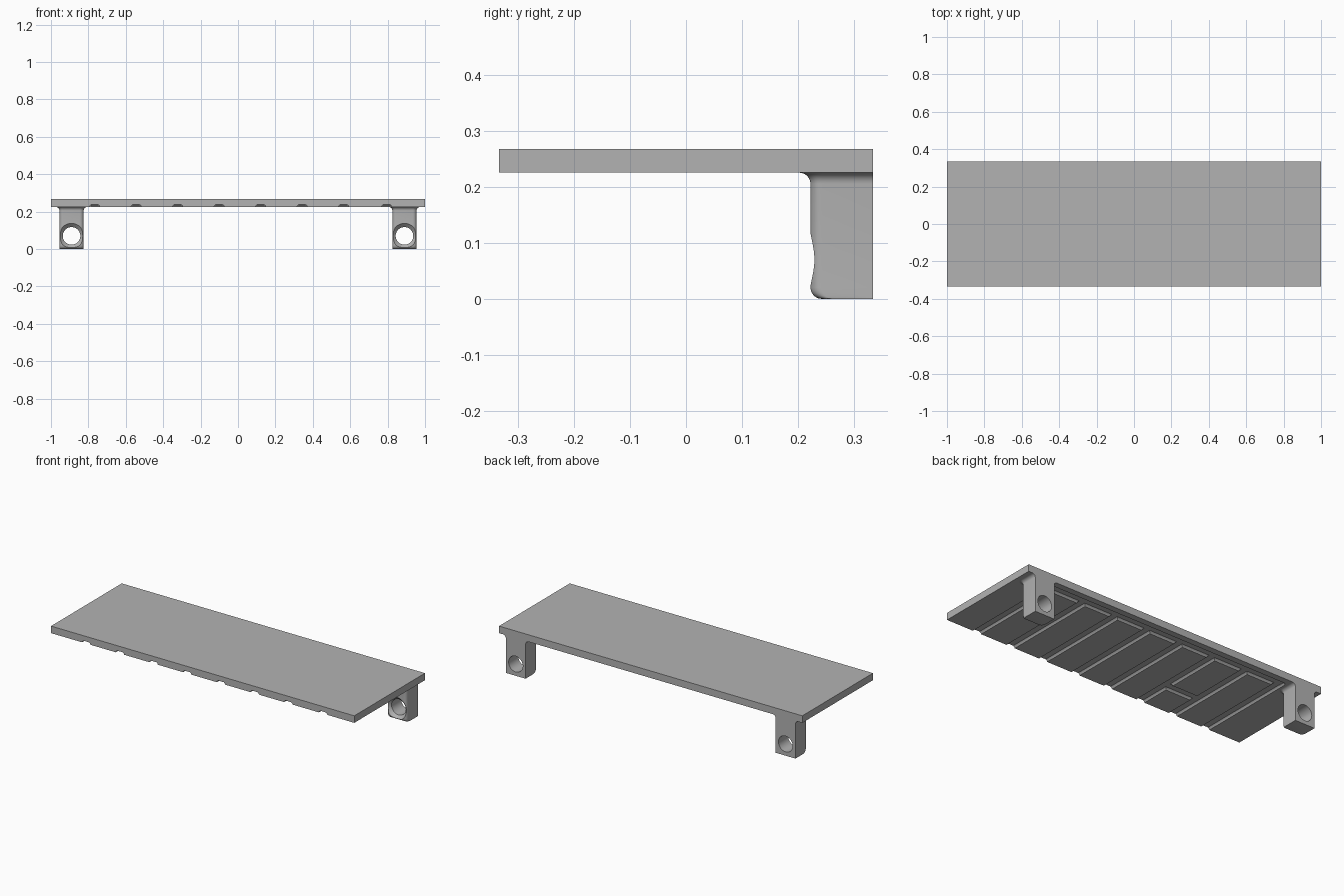
import bpy, bmesh, math
from mathutils import Vector, Matrix

if "Cube" in bpy.data.objects:
    bpy.data.objects.remove(bpy.data.objects["Cube"])

grey = bpy.data.materials.new("plain grey")
grey.use_nodes = True
COLOUR = (0.45, 0.45, 0.45, 1)
grey.diffuse_color = COLOUR
grey.node_tree.nodes["Principled BSDF"].inputs["Base Color"].default_value = COLOUR

HALF_Y, UNDER, TOP = 0.333, 0.225, 0.267
LEG_X, LEG_HALF, LEG_FRONT, ROUND = 0.89, 0.065, 0.222, 0.02
HOLE_Z, HOLE_R = 0.07, 0.047


def make(name, bm):
    bmesh.ops.recalc_face_normals(bm, faces=bm.faces)
    mesh = bpy.data.meshes.new(name)
    bm.to_mesh(mesh)
    bm.free()
    mesh.materials.append(grey)
    obj = bpy.data.objects.new(name, mesh)
    bpy.context.collection.objects.link(obj)
    return obj


def loft(name, rings):
    """Skin closed rings of equal length and cap both ends."""
    bm = bmesh.new()
    loops = [[bm.verts.new(p) for p in ring] for ring in rings]
    n = len(rings[0])
    for a, b in zip(loops, loops[1:]):
        for i in range(n):
            j = (i + 1) % n
            bm.faces.new((a[i], a[j], b[j], b[i]))
    bm.faces.new(loops[0])
    bm.faces.new(loops[-1])
    return make(name, bm)


def cut(target, cutters):
    for c in cutters:
        c.hide_render = True
        mod = target.modifiers.new("cut", "BOOLEAN")
        mod.operation, mod.solver, mod.object = "DIFFERENCE", "EXACT", c
    bpy.context.view_layer.update()
    graph = bpy.context.evaluated_depsgraph_get()
    mesh = bpy.data.meshes.new_from_object(target.evaluated_get(graph))
    target.modifiers.clear()
    target.data = mesh
    for c in cutters:
        bpy.data.objects.remove(c)


def smooth(obj):
    bpy.ops.object.select_all(action="DESELECT")
    obj.select_set(True)
    bpy.context.view_layer.objects.active = obj
    bpy.ops.object.shade_smooth_by_angle(angle=math.radians(35))


def groove(start, end):
    """Shallow round-shouldered channel cutter along the underside."""
    a, b = Vector((*start, UNDER)), Vector((*end, UNDER))
    side = (b - a).normalized().cross(Vector((0, 0, 1)))
    section = [(-0.028, -0.02), (-0.028, 0), (-0.025, 0.007), (-0.018, 0.012),
               (0.018, 0.012), (0.025, 0.007), (0.028, 0), (0.028, -0.02)]
    return loft("groove_cutter", [[p + side * s + Vector((0, 0, h)) for s, h in section]
                                  for p in (a, b)])


# Deck with a row of underside channels
bm = bmesh.new()
bmesh.ops.create_cube(bm, size=1, matrix=Matrix.Translation((0, 0, (UNDER + TOP) / 2))
                      @ Matrix.Diagonal((2, 2 * HALF_Y, TOP - UNDER, 1)))
deck = make("deck", bm)
lines = [-0.767 + 0.222 * i for i in range(7)] + [0.795]
back = 0.268
cutters = [groove((x, -0.4), (x, back + 0.02)) for x in lines]
cutters.append(groove((lines[0] - 0.02, back), (lines[-1] + 0.02, back)))
cutters.append(groove((lines[1], -0.13), (lines[2], -0.13)))
cut(deck, cutters)
smooth(deck)


def leg_ring(x, z, spread, pull):
    """Outline square at the back and rounded at the two front corners."""
    w, r, front = LEG_HALF + spread, ROUND + spread, LEG_FRONT - spread + pull
    pts = [(x + w, HALF_Y, z), (x - w, HALF_Y, z)]
    for cx, start in ((x - w + r, math.pi), (x + w - r, 1.5 * math.pi)):
        for i in range(9):
            t = start + i * math.pi / 16
            pts.append((cx + r * math.cos(t), front + r + r * math.sin(t), z))
    return pts


def hole_cutter(x):
    """Round bore with a softly flared front mouth."""
    stations = [(LEG_FRONT - 0.03, HOLE_R + ROUND)]
    for i in range(7):
        t = i * math.pi / 12
        stations.append((LEG_FRONT + ROUND * math.sin(t),
                         HOLE_R + ROUND * (1 - math.cos(math.pi / 2 - t))))
    stations.append((0.4, HOLE_R))
    return loft("hole_cutter", [[(x + r * math.cos(k * math.tau / 48), y,
                                  HOLE_Z + r * math.sin(k * math.tau / 48))
                                 for k in range(48)] for y, r in stations])


# Mounting legs: rounded toe, straight shank, fillet into the deck
for name, sx in (("left_leg", 1), ("right_leg", -1)):
    x = sx * LEG_X
    rings = []
    for i in range(7):
        t = i * math.pi / 12
        rings.append(leg_ring(x, ROUND * (1 - math.cos(t)), 0, ROUND * (1 - math.sin(t))))
    for i in range(7):
        t = i * math.pi / 12
        rings.append(leg_ring(x, UNDER - ROUND + ROUND * math.sin(t),
                              ROUND * (1 - math.cos(t)), 0))
    rings.append(leg_ring(x, UNDER + 0.001, ROUND, 0))
    leg = loft(name, rings)
    cut(leg, [hole_cutter(x)])
    smooth(leg)
